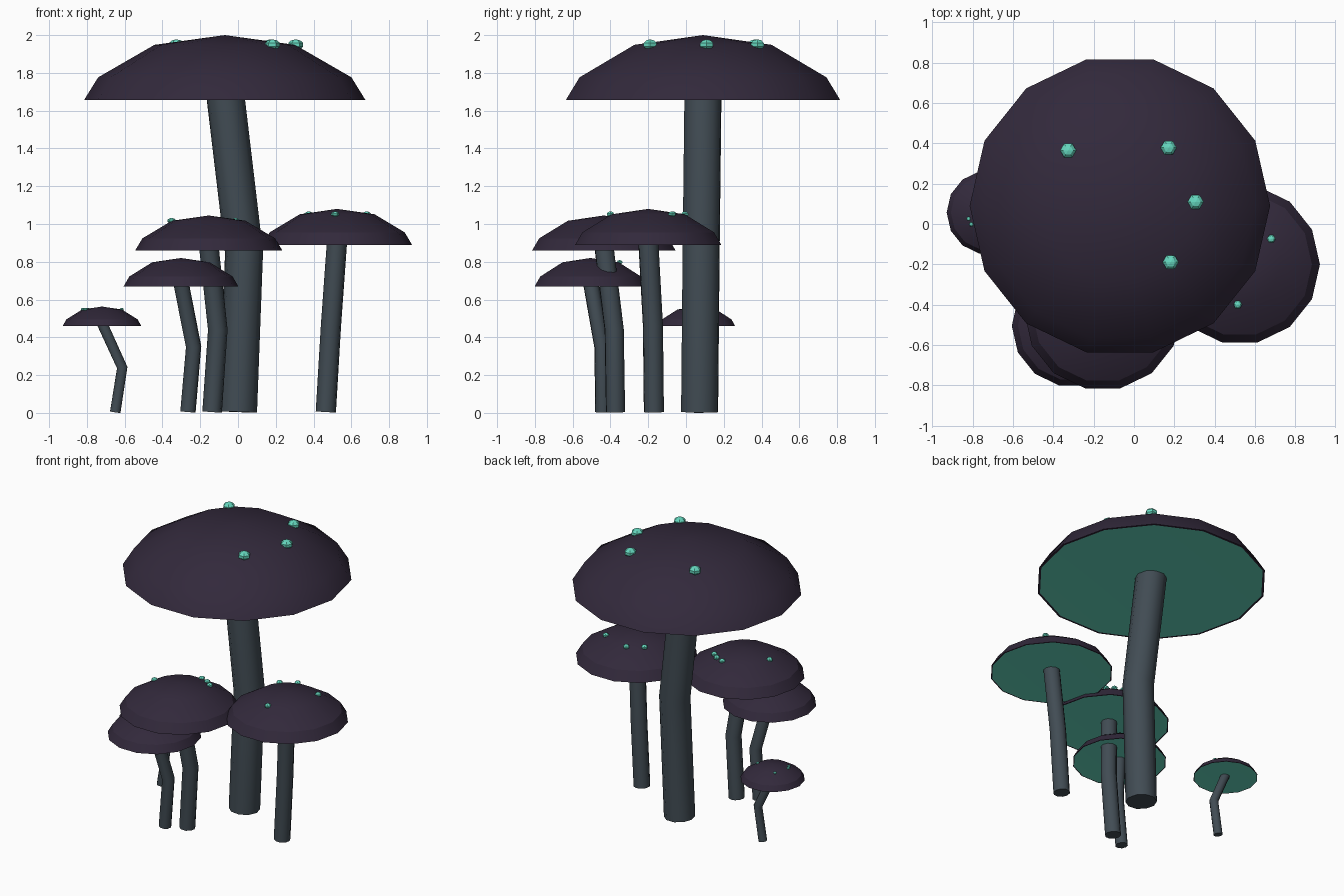
import bpy, bmesh, math
from mathutils import Vector, Matrix

if "Cube" in bpy.data.objects:
    bpy.data.objects.remove(bpy.data.objects["Cube"])


def material(name, rgb):
    m = bpy.data.materials.new(name)
    m.diffuse_color = (*rgb, 1)
    m.use_nodes = True
    m.node_tree.nodes["Principled BSDF"].inputs["Base Color"].default_value = m.diffuse_color
    return m


CAP = material("dark_purple", (0.032, 0.022, 0.044))
STEM = material("slate_grey", (0.053, 0.072, 0.088))
TEAL = material("bright_teal", (0.133, 0.694, 0.527))
SIDES = 14


def finish(ob, angle):
    bpy.ops.object.select_all(action='DESELECT')
    ob.select_set(True)
    bpy.context.view_layer.objects.active = ob
    bpy.ops.object.shade_smooth_by_angle(angle=math.radians(angle))


def mesh_object(name, bm, mats):
    me = bpy.data.meshes.new(name)
    bm.to_mesh(me)
    bm.free()
    for m in mats:
        me.materials.append(m)
    ob = bpy.data.objects.new(name, me)
    bpy.context.collection.objects.link(ob)
    return ob


def cap(name, centre, r, h):
    """Lathed dome with a shallow hollow teal underside."""
    bm = bmesh.new()
    profile = [(0.98, 0.0), (1.0, 0.0), (0.9, 0.35 * h), (0.5, 0.85 * h)]
    rings = [[bm.verts.new((r * k * math.cos(2 * math.pi * i / SIDES),
                            r * k * math.sin(2 * math.pi * i / SIDES), z))
              for i in range(SIDES)] for k, z in profile]
    top = bm.verts.new((0, 0, h))
    hollow = bm.verts.new((0, 0, 0.04 * r))
    for i in range(SIDES):
        j = (i + 1) % SIDES
        for lo, hi in zip(rings, rings[1:]):
            bm.faces.new((lo[i], lo[j], hi[j], hi[i]))
        bm.faces.new((rings[-1][i], rings[-1][j], top))
        bm.faces.new((rings[0][j], rings[0][i], hollow)).material_index = 1
    bmesh.ops.recalc_face_normals(bm, faces=bm.faces[:])
    ob = mesh_object(name, bm, [CAP, TEAL])
    ob.location = centre
    finish(ob, 40 if r > 0.5 else 26)   # smaller caps keep a crisp rim


def stem(name, path, r):
    """Bent round stem swept along three points."""
    cu = bpy.data.curves.new(name, 'CURVE')
    cu.dimensions = '3D'
    cu.bevel_depth = r
    cu.bevel_resolution = 3
    cu.use_fill_caps = True
    sp = cu.splines.new('POLY')
    sp.points.add(len(path) - 1)
    for p, co in zip(sp.points, path):
        p.co = (*co, 1)
    cu.materials.append(STEM)
    ob = bpy.data.objects.new(name, cu)
    bpy.context.collection.objects.link(ob)
    bpy.ops.object.select_all(action='DESELECT')
    ob.select_set(True)
    bpy.context.view_layer.objects.active = ob
    bpy.ops.object.convert(target='MESH')
    finish(bpy.context.view_layer.objects.active, 45)


def spots(name, centre, r, h, angles):
    """Small flattened beads on the middle ring of the cap."""
    bm = bmesh.new()
    for a in map(math.radians, angles):
        pos = Vector(centre) + Vector((0.505 * r * math.cos(a),
                                       0.505 * r * math.sin(a), 0.85 * h))
        mat = (Matrix.Translation(pos) @ Matrix.Rotation(math.radians(30), 4, 'Z')
               @ Matrix.Diagonal((1, 1, 0.7, 1)))
        bmesh.ops.create_uvsphere(bm, u_segments=6, v_segments=5,
                                  radius=0.056 * r, matrix=mat)
    mesh_object(name, bm, [TEAL])


# name, cap centre, cap radius, cap height, stem base, stem bend, stem radius, spot angles
mushrooms = [
    ("tall", (-0.07, 0.09, 1.656), 0.745, 0.344,
     (0.0, 0.072, 0.005), (0.032, 0.08, 0.85), 0.101, (133, 50, 3, -48)),
    ("right", (0.525, -0.20, 0.889), 0.397, 0.191,
     (0.465, -0.17, 0.005), (0.492, -0.175, 0.46), 0.054, (39, 105, 139, 267)),
    ("middle", (-0.155, -0.435, 0.859), 0.39, 0.186,
     (-0.137, -0.373, 0.005), (-0.107, -0.38, 0.44), 0.052, (44, 60, 78, 180)),
    ("low", (-0.302, -0.505, 0.669), 0.304, 0.151,
     (-0.265, -0.44, 0.005), (-0.235, -0.445, 0.35), 0.041, (40, 90)),
    ("small", (-0.72, 0.057, 0.459), 0.209, 0.104,
     (-0.65, 0.067, 0.003), (-0.613, 0.068, 0.24), 0.029, (10, 133, 197, 214)),
]

for name, c, r, h, base, bend, sr, angles in mushrooms:
    cap(name + "_cap", c, r, h)
    stem(name + "_stem", [base, bend, (c[0], c[1], c[2] + 0.15 * h)], sr)
    spots(name + "_spots", c, r, h, angles)
